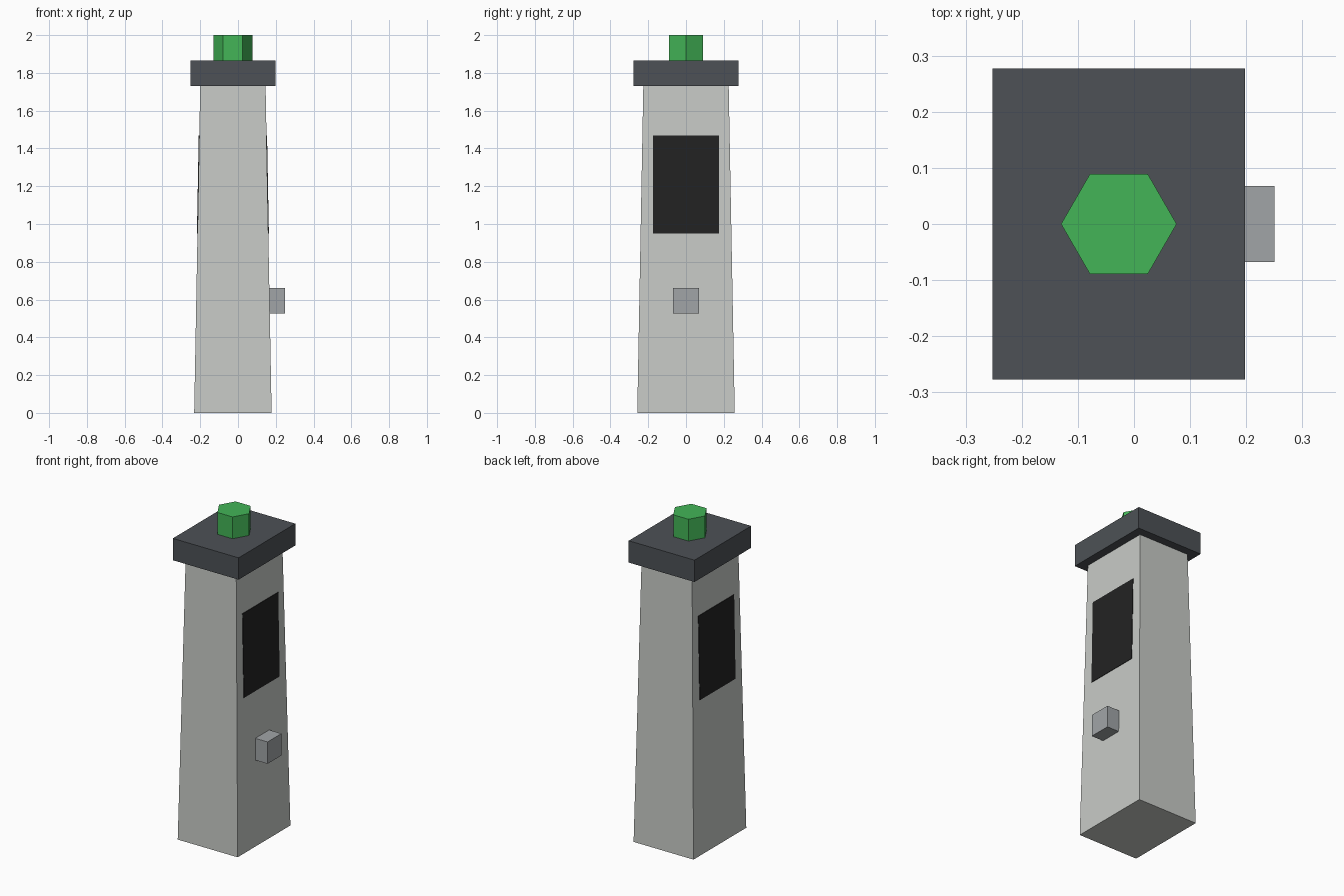
import bpy
import bmesh
from math import cos, sin, tau

if "Cube" in bpy.data.objects:
    bpy.data.objects.remove(bpy.data.objects["Cube"], do_unlink=True)

CX = -0.027  # axis of the pillar
BODY_TOP = 1.73
CAP_TOP = 1.865


def material(name, rgb):
    mat = bpy.data.materials.new(name)
    mat.use_nodes = True
    mat.diffuse_color = (*rgb, 1)
    mat.node_tree.nodes["Principled BSDF"].inputs["Base Color"].default_value = (*rgb, 1)
    return mat


light_grey = material("light grey", (0.578, 0.597, 0.571))
dark_slate = material("dark slate", (0.074, 0.083, 0.093))
green = material("green", (0.056, 0.462, 0.095))
mid_grey = material("mid grey", (0.356, 0.376, 0.386))
black = material("black", (0.016, 0.016, 0.016))


def rect(hx, hy, cx=CX):
    return [(cx + sx * hx, sy * hy) for sx, sy in ((-1, -1), (1, -1), (1, 1), (-1, 1))]


def loft(name, low, high, mat):
    """Closed solid between two matching rings of 3D points."""
    bm = bmesh.new()
    a = [bm.verts.new(p) for p in low]
    b = [bm.verts.new(p) for p in high]
    bm.faces.new(a[::-1])
    bm.faces.new(b)
    for i in range(len(a)):
        j = (i + 1) % len(a)
        bm.faces.new((a[i], a[j], b[j], b[i]))
    bmesh.ops.recalc_face_normals(bm, faces=bm.faces[:])
    mesh = bpy.data.meshes.new(name)
    bm.to_mesh(mesh)
    bm.free()
    mesh.materials.append(mat)
    obj = bpy.data.objects.new(name, mesh)
    bpy.context.collection.objects.link(obj)
    return obj


def at(ring, z):
    return [(x, y, z) for x, y in ring]


# Tapered pillar
LOW_X, HIGH_X = 0.205, 0.173
loft("pillar", at(rect(LOW_X, 0.258), 0), at(rect(HIGH_X, 0.226), BODY_TOP), light_grey)

# Overhanging cap and hexagonal lamp
cap = rect(0.225, 0.277)
loft("cap", at(cap, BODY_TOP), at(cap, CAP_TOP), dark_slate)
hexagon = [(CX + 0.103 * cos(tau * i / 6), 0.103 * sin(tau * i / 6)) for i in range(6)]
loft("lamp", at(hexagon, CAP_TOP), at(hexagon, 2), green)

# Thin screens lying on the sloping sides
def screen_ring(side, lift):
    ring = []
    for y, z in ((-0.174, 0.95), (0.174, 0.95), (0.174, 1.468), (-0.174, 1.468)):
        half = LOW_X + (HIGH_X - LOW_X) * z / BODY_TOP
        ring.append((CX + side * (half + lift), y, z))
    return ring


for label, side in (("left", 1), ("right", -1)):
    loft(label + "_screen", screen_ring(side, -0.002), screen_ring(side, 0.003), black)

# Small box on one side
nub = rect(0.06, 0.068, 0.19)
loft("side_box", at(nub, 0.525), at(nub, 0.66), mid_grey)
